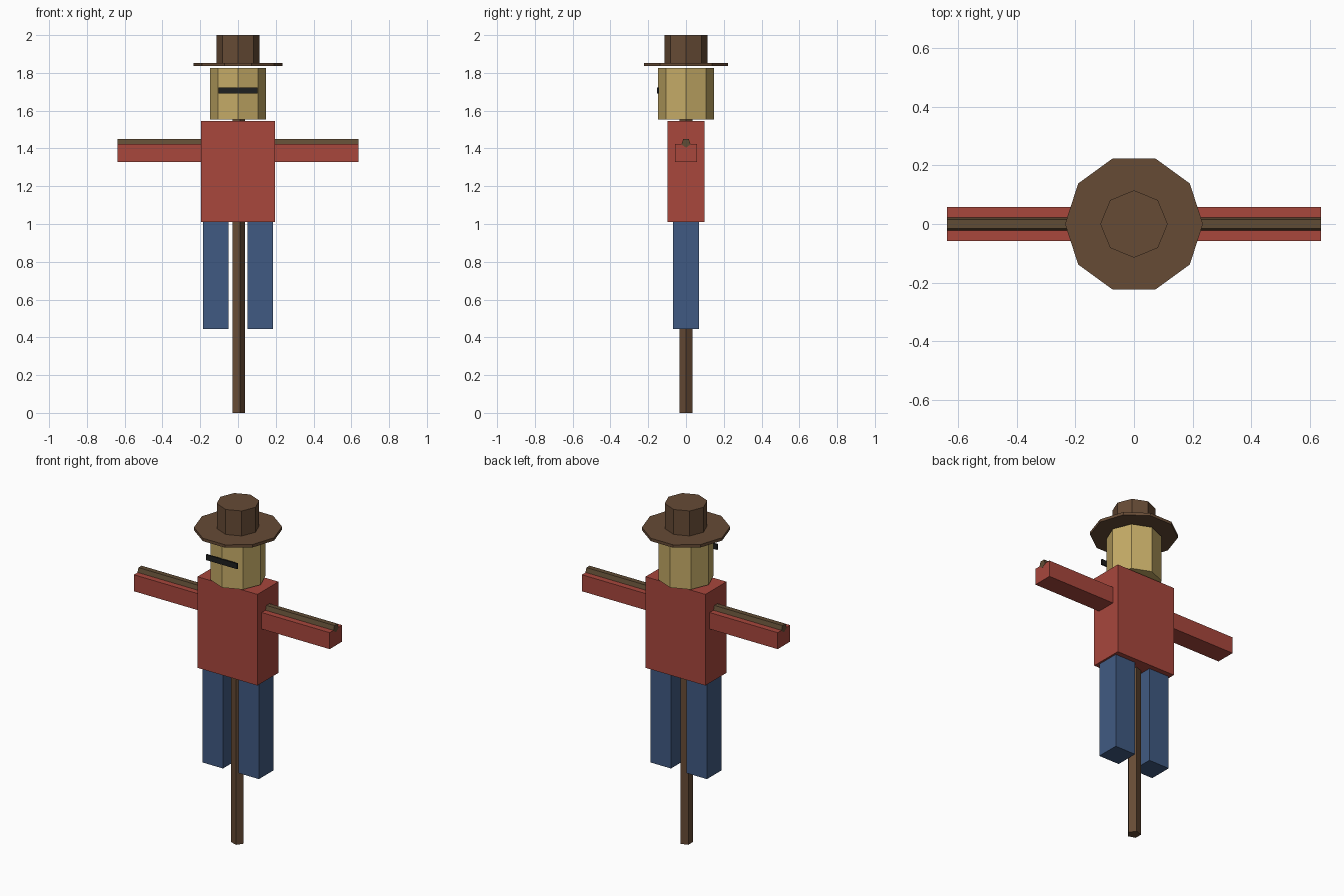
import bpy, bmesh, math
from mathutils import Matrix

if "Cube" in bpy.data.objects:
    bpy.data.objects.remove(bpy.data.objects["Cube"])


def material(name, rgb):
    m = bpy.data.materials.new(name)
    m.diffuse_color = (*rgb, 1)
    m.use_nodes = True
    m.node_tree.nodes["Principled BSDF"].inputs["Base Color"].default_value = m.diffuse_color
    return m


RED = material("red cloth", (0.392, 0.063, 0.046))
BLUE = material("blue denim", (0.051, 0.102, 0.223))
STRAW = material("straw sack", (0.56, 0.41, 0.135))
BROWN = material("brown wood", (0.133, 0.070, 0.036))
DULL = material("dull brown wood", (0.118, 0.072, 0.035))
BLACK = material("black", (0.013, 0.014, 0.014))


def add(name, bm, mat):
    bmesh.ops.recalc_face_normals(bm, faces=bm.faces)
    me = bpy.data.meshes.new(name)
    bm.to_mesh(me)
    bm.free()
    me.materials.append(mat)
    ob = bpy.data.objects.new(name, me)
    bpy.context.collection.objects.link(ob)
    return ob


def box(name, mat, x, y, z):
    """Box from (min, max) ranges."""
    bm = bmesh.new()
    bmesh.ops.create_cube(bm, size=1)
    for v in bm.verts:
        v.co = [r[0] if c < 0 else r[1] for c, r in zip(v.co, (x, y, z))]
    return add(name, bm, mat)


def prism(name, mat, sides, r, z0, z1, matrix=None):
    """Upright prism with its first corner on +x."""
    bm = bmesh.new()
    ring = [2 * math.pi * i / sides for i in range(sides)]
    face = bm.faces.new([bm.verts.new((r * math.cos(a), r * math.sin(a), z0)) for a in ring])
    ext = bmesh.ops.extrude_face_region(bm, geom=[face], use_keep_orig=True)
    top = [g for g in ext["geom"] if isinstance(g, bmesh.types.BMVert)]
    bmesh.ops.translate(bm, verts=top, vec=(0, 0, z1 - z0))
    if matrix:
        bm.transform(matrix)
    return add(name, bm, mat)


# Wooden post and crossbar
prism("post", BROWN, 5, 0.037, 0, 1.57)
lay = Matrix.Translation((0, 0, 1.429)) @ Matrix.Rotation(math.pi / 2, 4, "Y")
prism("crossbar", DULL, 5, 0.025, -0.638, 0.638, lay)

# Clothes
box("shirt", RED, (-0.195, 0.195), (-0.098, 0.098), (1.01, 1.546))
for side, s in (("left", 1), ("right", -1)):
    box(side + "_sleeve", RED, sorted((0.18 * s, 0.637 * s)), (-0.058, 0.058), (1.327, 1.424))
    box(side + "_trouser_leg", BLUE, sorted((0.05 * s, 0.184 * s)), (-0.068, 0.068), (0.445, 1.012))

# Head with dark eye strip
prism("head", STRAW, 8, 0.148, 1.553, 1.826)
box("eye_strip", BLACK, (-0.102, 0.102), (-0.153, -0.144), (1.69, 1.722))

# Hat
prism("hat_brim", BROWN, 10, 0.235, 1.836, 1.853)
prism("hat_crown", BROWN, 8, 0.115, 1.845, 2.0)
